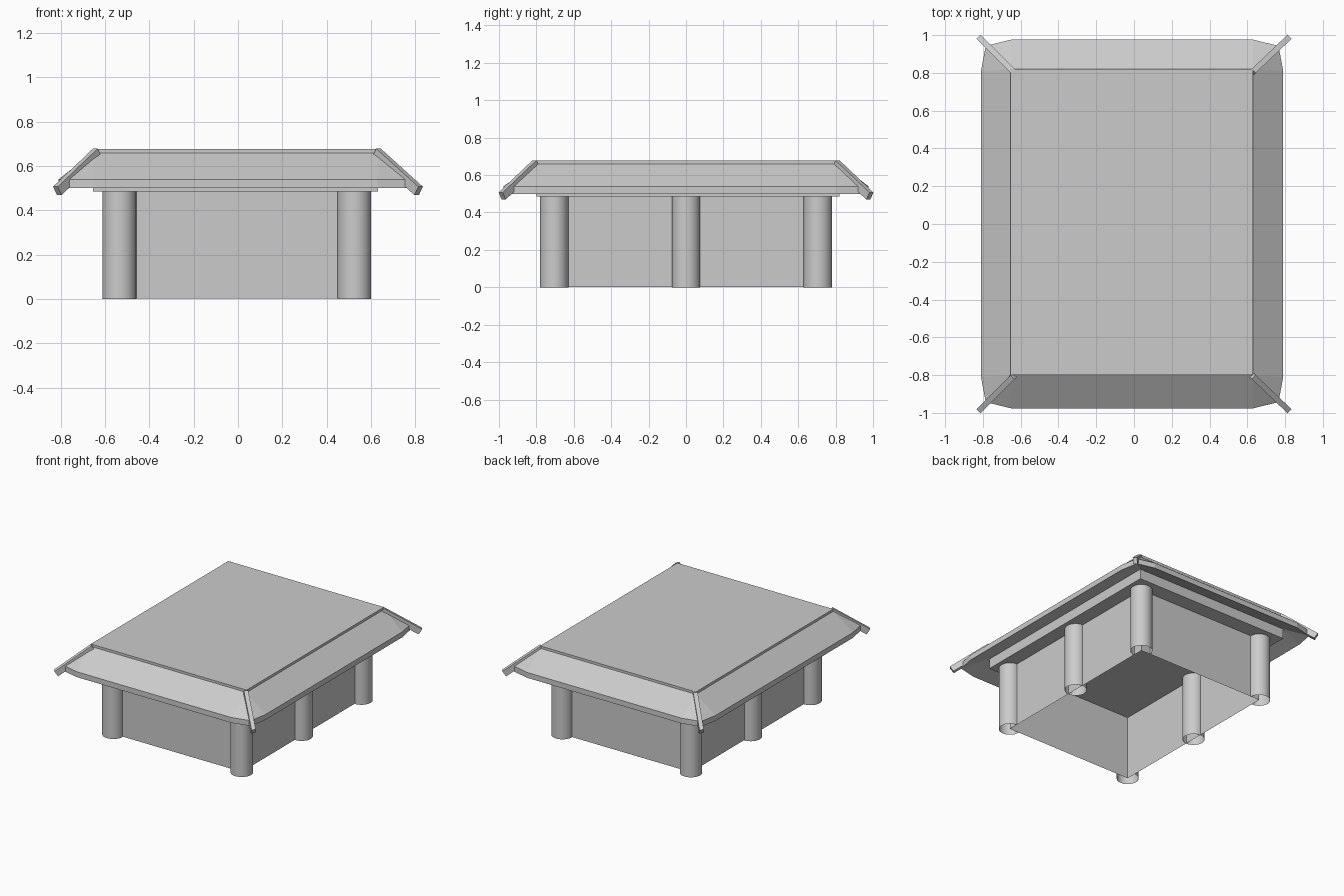
import bpy, bmesh, math
from mathutils import Vector, Matrix

cube = bpy.data.objects.get("Cube")
if cube:
    bpy.data.objects.remove(cube, do_unlink=True)

grey = bpy.data.materials.new("stone grey")
grey.use_nodes = True
COLOR = (0.6, 0.6, 0.6, 1)
grey.diffuse_color = COLOR
grey.node_tree.nodes["Principled BSDF"].inputs["Base Color"].default_value = COLOR


def finish(name, bm, smooth=False):
    me = bpy.data.meshes.new(name)
    bm.to_mesh(me)
    bm.free()
    me.materials.append(grey)
    for p in me.polygons:
        p.use_smooth = smooth
    ob = bpy.data.objects.new(name, me)
    bpy.context.collection.objects.link(ob)
    return ob


def bridge(bm, a, b):
    """Join two closed loops of equal length with quads."""
    n = len(a)
    for i in range(n):
        j = (i + 1) % n
        bm.faces.new((a[i], a[j], b[j], b[i]))


def ring(bm, points, z):
    return [bm.verts.new((x, y, z)) for x, y in points]


def rect(cx, cy, hx, hy):
    return [(cx + sx * hx, cy + sy * hy)
            for sx, sy in ((-1, -1), (1, -1), (1, 1), (-1, 1))]


WALL_TOP = 0.49
CX, HX, HY = -0.005, 0.53, 0.705

# Thin walls, open underneath
bm = bmesh.new()
footprint = rect(CX, 0, HX, HY)
bridge(bm, ring(bm, footprint, 0.003), ring(bm, footprint, WALL_TOP))
finish("walls", bm)


# Hollow columns; the corner ones leave out the quarter inside the room
def column(name, x, y, start, sweep):
    bm = bmesh.new()
    steps = round(32 * sweep / 360)
    pts = []
    for i in range(steps + 1):
        a = math.radians(start + sweep * i / steps)
        pts.append((x + 0.076 * math.cos(a), y + 0.076 * math.sin(a)))
    low, high = ring(bm, pts, 0), ring(bm, pts, WALL_TOP)
    for i in range(steps):
        bm.faces.new((low[i], low[i + 1], high[i + 1], high[i]))
    bmesh.ops.remove_doubles(bm, verts=bm.verts, dist=0.0001)
    finish(name, bm, smooth=True)


for side, sx in (("left", 1), ("right", -1)):
    x = CX + sx * HX
    column("middle_column_" + side, x, 0, 0, 360)
    for end, sy in (("front", -1), ("back", 1)):
        outward = math.degrees(math.atan2(sy, sx))
        column(f"{end}_column_{side}", x, sy * HY, outward - 135, 270)

# Roof block with a flat top
bm = bmesh.new()
top = rect(-0.012, 0.01, 0.643, 0.81)
low, high = ring(bm, top, 0.485), ring(bm, top, 0.678)
bridge(bm, low, high)
bm.faces.new(low[::-1])
bm.faces.new(high)
finish("roof_block", bm)

# Sloping eaves, with outer corners trimmed at the hips
bm = bmesh.new()
inner_top, inner_low = ring(bm, top, 0.66), ring(bm, top, 0.56)
rim = []
for sx, sy in ((-1, -1), (1, -1), (1, 1), (-1, 1)):
    corner = [(0.80, 0.81), (0.775, 0.943), (0.64, 0.976)]
    if sx * sy < 0:
        corner.reverse()
    rim += [(-0.01 + sx * x, sy * y) for x, y in corner]
outer_top, outer_low = ring(bm, rim, 0.54), ring(bm, rim, 0.50)
bridge(bm, outer_low, outer_top)
for inner, outer in ((inner_top, outer_top), (inner_low, outer_low)):
    for i in range(4):
        k, j = 3 * i, (i + 1) % 4
        bm.faces.new((outer[k], outer[k + 1], inner[i]))
        bm.faces.new((outer[k + 1], outer[k + 2], inner[i]))
        bm.faces.new((outer[k + 2], outer[3 * j], inner[j], inner[i]))
bmesh.ops.recalc_face_normals(bm, faces=bm.faces)
finish("eaves", bm)


# Ridge bars running down the hips
def hip_bar(name, start, end):
    a, b = Vector(start), Vector(end)
    along = (b - a).normalized()
    across = Vector((0, 0, 1)).cross(along).normalized()
    up = along.cross(across)
    frame = Matrix((along, across, up)).transposed().to_4x4()
    frame.translation = (a + b) / 2
    bm = bmesh.new()
    bmesh.ops.create_cube(bm, size=1)
    bmesh.ops.scale(bm, vec=((b - a).length, 0.03, 0.045), verts=bm.verts)
    bmesh.ops.transform(bm, matrix=frame, verts=bm.verts)
    finish(name, bm)


for side, sx in (("left", 1), ("right", -1)):
    for end, sy in (("front", -1), ("back", 1)):
        hip_bar(f"{end}_hip_bar_{side}",
                (sx * 0.63 - 0.005, sy * 0.802, 0.66),
                (sx * 0.815, sy * 0.983, 0.488))
